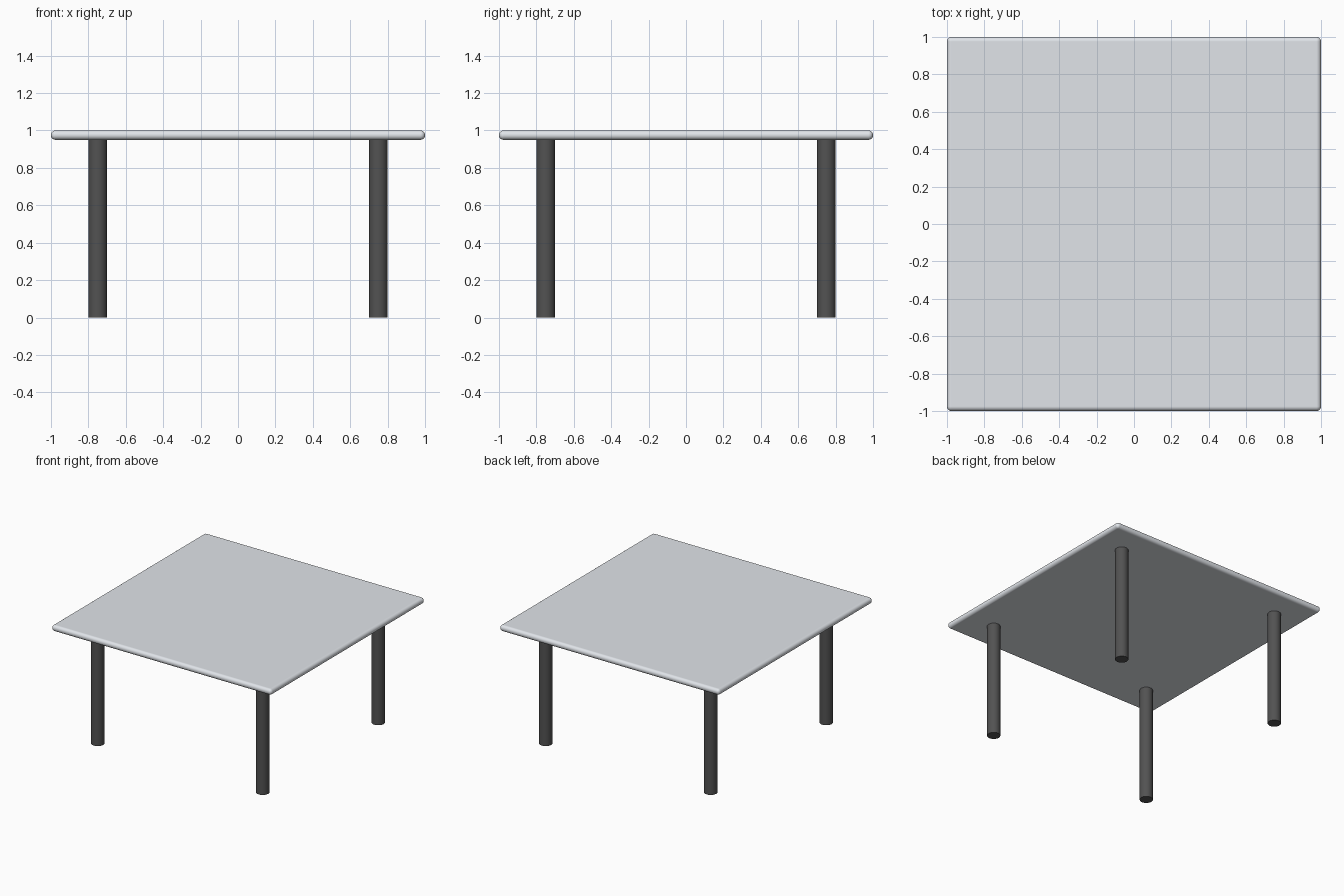
import bpy

if "Cube" in bpy.data.objects:
    bpy.data.objects.remove(bpy.data.objects["Cube"])

TOP_SIZE, TOP_THICK, HEIGHT = 2.0, 0.05, 1.0
LEG_RADIUS, LEG_INSET = 0.05, 0.75


def material(name, color):
    mat = bpy.data.materials.new(name)
    mat.diffuse_color = (*color, 1)
    mat.use_nodes = True
    mat.node_tree.nodes["Principled BSDF"].inputs["Base Color"].default_value = mat.diffuse_color
    return mat


pale = material("pale_top", (0.75, 0.78, 0.82))
dark = material("dark_legs", (0.085, 0.085, 0.085))

# Square slab with fully rounded edges and corners
bpy.ops.mesh.primitive_cube_add(size=1, location=(0, 0, HEIGHT - TOP_THICK / 2))
top = bpy.context.object
top.name = "tabletop"
top.scale = (TOP_SIZE, TOP_SIZE, TOP_THICK)
bpy.ops.object.transform_apply(location=False, rotation=False, scale=True)
top.data.materials.append(pale)
bpy.ops.object.shade_smooth()
bevel = top.modifiers.new("rounded_edges", 'BEVEL')
bevel.width = 0.0245
bevel.segments = 6
bevel.harden_normals = True  # keeps the broad faces evenly shaded

# Four round legs
leg_height = HEIGHT - TOP_THICK
for side, sx in (("left", -1), ("right", 1)):
    for end, sy in (("front", -1), ("back", 1)):
        bpy.ops.mesh.primitive_cylinder_add(
            vertices=32, radius=LEG_RADIUS, depth=leg_height,
            location=(sx * LEG_INSET, sy * LEG_INSET, leg_height / 2))
        leg = bpy.context.object
        leg.name = f"{end}_{side}_leg"
        leg.data.materials.append(dark)
        bpy.ops.object.shade_smooth_by_angle(angle=0.7)
